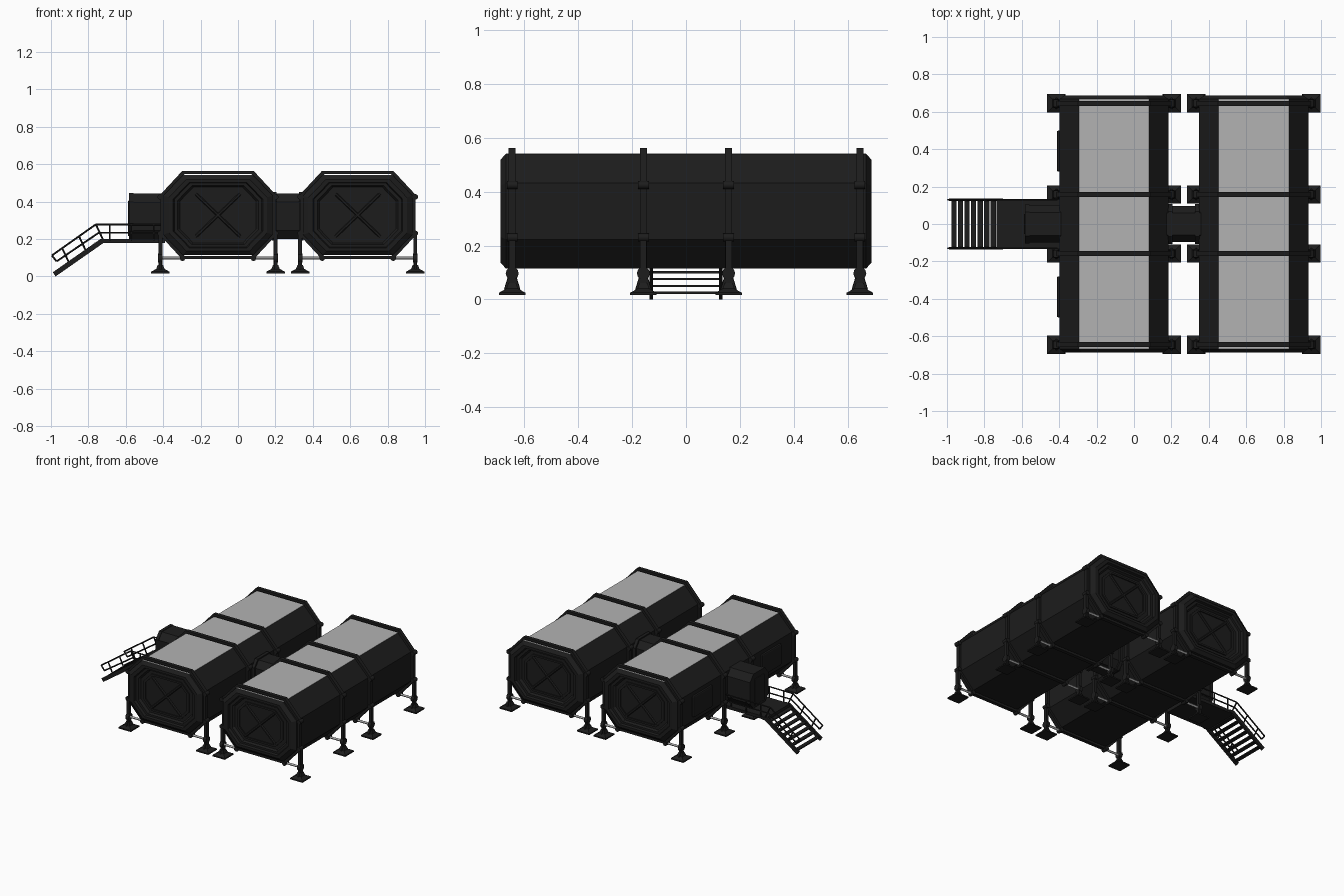
import bpy, bmesh
from math import pi
from mathutils import Vector

if "Cube" in bpy.data.objects:
    bpy.data.objects.remove(bpy.data.objects["Cube"])


def material(name, v):
    m = bpy.data.materials.new(name)
    m.diffuse_color = (v, v, v, 1)
    m.use_nodes = True
    m.node_tree.nodes["Principled BSDF"].inputs["Base Color"].default_value = m.diffuse_color
    return m


BLACK = material("black_metal", 0.012)
GREY = material("grey_panel", 0.45)


def finish(name, bm, mat):
    bmesh.ops.recalc_face_normals(bm, faces=bm.faces)
    me = bpy.data.meshes.new(name)
    bm.to_mesh(me)
    bm.free()
    ob = bpy.data.objects.new(name, me)
    bpy.context.collection.objects.link(ob)
    me.materials.append(mat)
    return ob


def loft(name, rings, mat=BLACK, closed=False):
    """Skin matching rings of points; closed joins the last ring to the first."""
    bm = bmesh.new()
    vs = [[bm.verts.new(p) for p in r] for r in rings]
    n = len(vs[0])
    for a, b in zip(vs, vs[1:] + (vs[:1] if closed else [])):
        for i in range(n):
            bm.faces.new((a[i], a[(i + 1) % n], b[(i + 1) % n], b[i]))
    if not closed:
        bm.faces.new(vs[0])
        bm.faces.new(vs[-1])
    return finish(name, bm, mat)


def box(name, lo, hi, mat=BLACK, bevel=0):
    (x0, y0, z0), (x1, y1, z1) = lo, hi
    ob = loft(name, [[(x0, y0, z), (x1, y0, z), (x1, y1, z), (x0, y1, z)] for z in (z0, z1)], mat)
    if bevel:
        mod = ob.modifiers.new("bevel", 'BEVEL')
        mod.width, mod.segments = bevel, 2
    return ob


def bars(name, segments, r, mat=BLACK, n=8):
    """Round bars between pairs of points, joined in one object."""
    bm = bmesh.new()
    for p, q in segments:
        p, q = Vector(p), Vector(q)
        d = q - p
        mtx = d.to_track_quat('Z', 'Y').to_matrix().to_4x4()
        mtx.translation = (p + q) / 2
        bmesh.ops.create_cone(bm, cap_ends=True, segments=n, radius1=r, radius2=r,
                              depth=d.length, matrix=mtx)
    ob = finish(name, bm, mat)
    bpy.context.view_layer.objects.active = ob
    ob.select_set(True)
    bpy.ops.object.shade_smooth_by_angle(angle=pi / 4)
    ob.select_set(False)
    return ob


def octagon(w, h, tw, sh):
    """Half width, half height, half top flat, half side flat."""
    return [(w, -sh), (w, sh), (tw, h), (-tw, h), (-w, h - h + sh), (-w, -sh), (-tw, -h), (tw, -h)]


CZ = 0.3275
HULL = octagon(0.292, 0.213, 0.188, 0.105)
RIB = octagon(0.308, 0.235, 0.192, 0.11)
RIBS_Y = (-0.645, -0.158, 0.158, 0.645)


def section(prof, cx, y, s=1.0):
    return [(cx + s * u, y, CZ + s * v) for u, v in prof]


def module(tag, cx):
    # hull with tapered ends and a stepped recess in each end wall
    steps = [(0.70, 0.655), (0.74, 0.67), (0.80, 0.67), (0.82, 0.688), (0.90, 0.688), (1.0, 0.668)]
    rings = [section(HULL, cx, -y, s) for s, y in steps]
    rings += [section(HULL, cx, y, s) for s, y in reversed(steps)]
    loft(tag + "_hull", rings)

    # grey roof panels between the ribs
    edges = [(-0.668, -0.658), (-0.632, -0.171), (-0.145, 0.145), (0.171, 0.632), (0.658, 0.668)]
    for a, b in edges:
        box(tag + "_roof_panel", (cx - 0.188, a, 0.535), (cx + 0.188, b, 0.5425), GREY)

    # rib frames with corner knobs
    for y in RIBS_Y:
        inner = 0.93
        loft(tag + "_rib", [section(RIB, cx, y - 0.013), section(RIB, cx, y + 0.013),
                            section(RIB, cx, y + 0.013, inner), section(RIB, cx, y - 0.013, inner)],
             closed=True)
        knobs = []
        for s in (-1, 1):
            for u, z in ((0.308, 0.23), (0.308, 0.425), (0.19, 0.097)):
                knobs.append(((cx + s * u, y - 0.02, z), (cx + s * u, y + 0.02, z)))
        bars(tag + "_rib_knobs", knobs, 0.015, n=10)
        for s in (-1, 1):
            leg(tag, cx, s, y)

    # end wall cross bracing and hatch ring
    for s in (-1, 1):
        y = s * 0.658
        bars(tag + "_end_brace", [((cx - 0.12, y, CZ - k * 0.115), (cx + 0.12, y, CZ + k * 0.115))
                                  for k in (-1, 1)], 0.009, n=6)
        loft(tag + "_end_ring", [section(HULL, cx, s * 0.65, 0.62), section(HULL, cx, s * 0.663, 0.62),
                                 section(HULL, cx, s * 0.663, 0.56), section(HULL, cx, s * 0.65, 0.56)],
             closed=True)


def leg(tag, cx, s, y):
    x = cx + s * 0.308
    # post, ball joint height collar and splayed stays
    box(tag + "_leg_post", (x - 0.01, y - 0.012, 0.05), (x + 0.01, y + 0.012, 0.24))
    bars(tag + "_leg_collar", [((x - 0.012, y, 0.097), (x + 0.012, y, 0.097))], 0.024, n=12)
    bars(tag + "_leg_stays", [((x, y + k * 0.025, 0.035), (x, y + k * 0.008, 0.09)) for k in (-1, 1)], 0.006)
    # strut to the rib
    bars(tag + "_leg_strut", [((x, y, 0.097), (cx + s * 0.18, y, 0.097))], 0.008, GREY)
    # stepped foot
    loft(tag + "_foot", [[(x + a * r, y + b * r, z) for a, b in ((-1, -1), (1, -1), (1, 1), (-1, 1))]
                         for r, z in ((0.049, 0.016), (0.049, 0.025), (0.022, 0.04), (0.014, 0.062))])


module("left_module", -0.107)
module("right_module", 0.64)


# connecting tunnel and airlock share one octagonal section
def tunnel(name, x0, x1, w, h, z):
    prof = octagon(w, h, w * 0.62, h * 0.62)
    return loft(name, [[(x, u, z + v) for u, v in prof] for x in (x0, x1)])


tunnel("connecting_tunnel", 0.17, 0.36, 0.095, 0.122, 0.322)
for x in (0.19, 0.335):
    tunnel("tunnel_collar", x - 0.008, x + 0.015, 0.108, 0.13, 0.322)
tunnel("airlock", -0.57, -0.39, 0.1, 0.122, 0.32)
tunnel("airlock_rim", -0.582, -0.56, 0.104, 0.125, 0.32)
box("airlock_door", (-0.588, -0.055, 0.215), (-0.575, 0.055, 0.405), bevel=0.005)

# side windows
for s in (-1, 1):
    box("side_window", (-0.413, s * 0.39 - 0.11, 0.25), (-0.39, s * 0.39 + 0.11, 0.405), bevel=0.01)

# entrance deck
box("deck", (-0.735, -0.13, 0.178), (-0.39, 0.13, 0.2))

# stairs
for s in (-1, 1):
    prof = [(-0.975, 0.0), (-0.99, 0.022), (-0.735, 0.2), (-0.70, 0.2), (-0.70, 0.178), (-0.72, 0.178)]
    loft("stair_stringer", [[(x, s * y, z) for x, z in prof] for y in (0.122, 0.136)])
for i in range(7):
    t = (i + 0.5) / 7
    x, z = -0.98 + 0.245 * t, 0.012 + 0.178 * t
    box("stair_tread", (x - 0.014, -0.125, z - 0.004), (x + 0.014, 0.125, z + 0.004))

# handrails
for s in (-1, 1):
    y = s * 0.13
    path = [(-0.41, 0.278), (-0.76, 0.278), (-0.995, 0.112), (-0.97, 0.08), (-0.745, 0.233), (-0.41, 0.233)]
    segs = [((a[0], y, a[1]), (b[0], y, b[1])) for a, b in zip(path, path[1:])]
    for x, z0, z1 in ((-0.45, 0.19, 0.278), (-0.57, 0.19, 0.278), (-0.685, 0.19, 0.278)):
        segs.append(((x, y, z0), (x, y, z1)))
    for x in (-0.76, -0.85, -0.94):
        top = 0.278 + (x + 0.76) * 0.706
        segs.append(((x, y, top), (x + 0.04, y, top - 0.085)))
    bars("handrail", segs, 0.005, n=6)
